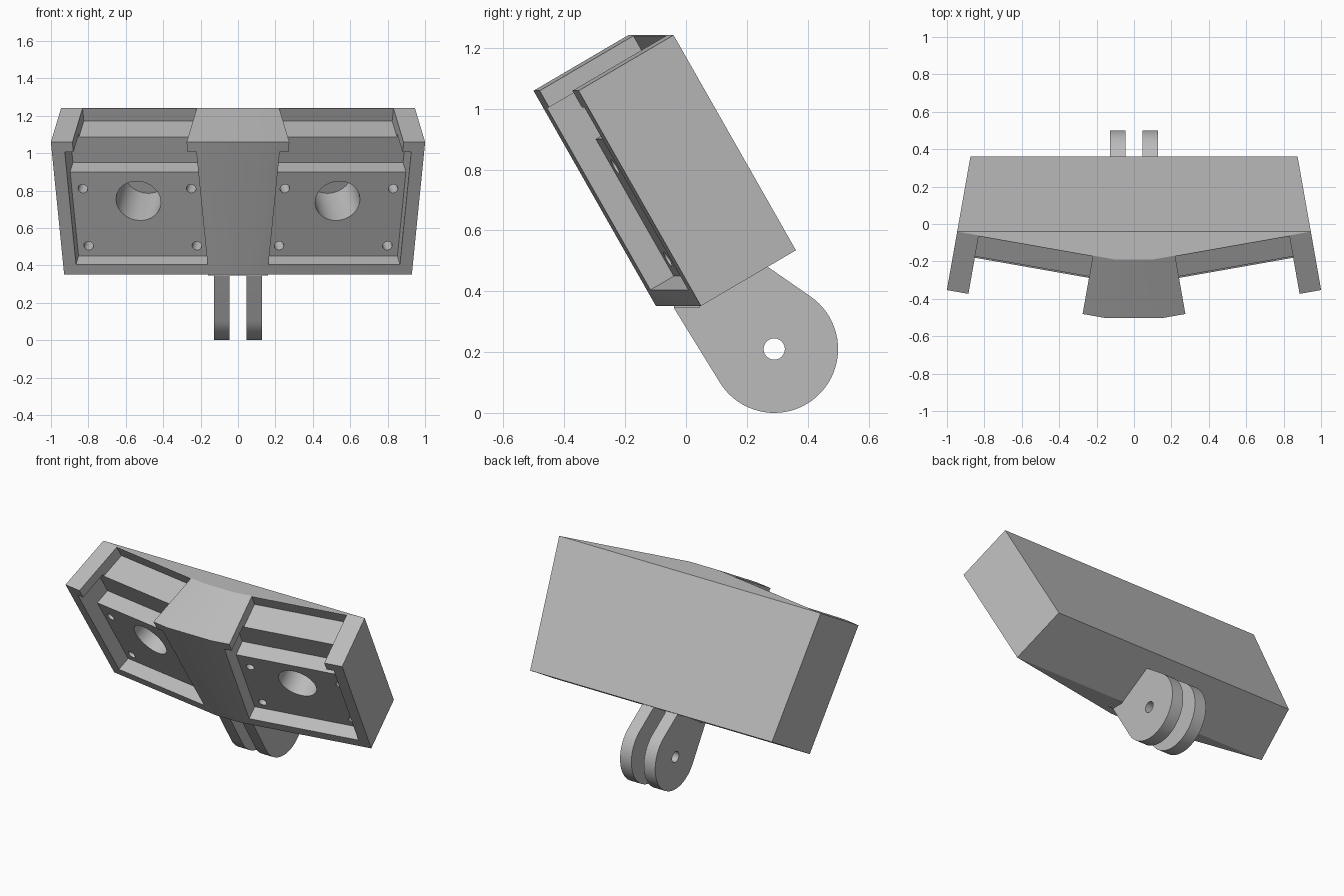
import bpy, bmesh, math
from mathutils import Vector

if "Cube" in bpy.data.objects:
    bpy.data.objects.remove(bpy.data.objects["Cube"])

TILT, TOE = math.radians(30), math.radians(10)
FRONT, BACK = 0.078, 0.444        # holder depth range
LOW, HIGH = 0.361, 1.178          # holder height range along the tilt
U0, U1 = 0.07, 0.924              # holder width range

grey = bpy.data.materials.new("plain grey")
grey.diffuse_color = (0.5, 0.5, 0.5, 1)
grey.use_nodes = True
grey.node_tree.nodes["Principled BSDF"].inputs["Base Color"].default_value = grey.diffuse_color


def place(u, d, h, side=1):
    """Holder coordinates (width, depth, height) to world."""
    v = d * math.cos(TILT) - h * math.sin(TILT)
    z = d * math.sin(TILT) + h * math.cos(TILT)
    return Vector((side * (u * math.cos(TOE) - v * math.sin(TOE)),
                   u * math.sin(TOE) + v * math.cos(TOE), z))


def finish(name, bm):
    bmesh.ops.recalc_face_normals(bm, faces=bm.faces)
    mesh = bpy.data.meshes.new(name)
    bm.to_mesh(mesh)
    bm.free()
    ob = bpy.data.objects.new(name, mesh)
    bpy.context.collection.objects.link(ob)
    mesh.materials.append(grey)
    return ob


def prism(name, ring_a, ring_b):
    """Solid between two matching rings of points."""
    bm = bmesh.new()
    a = [bm.verts.new(p) for p in ring_a]
    b = [bm.verts.new(p) for p in ring_b]
    bm.faces.new(a)
    bm.faces.new(b[::-1])
    for i in range(len(a)):
        j = (i + 1) % len(a)
        bm.faces.new((a[i], b[i], b[j], a[j]))
    return finish(name, bm)


def slot(name, profile, u0, u1, side):
    return prism(name, [place(u0, d, h, side) for d, h in profile],
                 [place(u1, d, h, side) for d, h in profile])


def bore(name, u, h, r, d0, d1, side, n):
    ring = [(u + r * math.cos(2 * math.pi * i / n),
             h + r * math.sin(2 * math.pi * i / n)) for i in range(n)]
    return prism(name, [place(p, d0, q, side) for p, q in ring],
                 [place(p, d1, q, side) for p, q in ring])


def cut(ob, cutter):
    mod = ob.modifiers.new("cut", 'BOOLEAN')
    mod.operation = 'DIFFERENCE'
    mod.solver = 'EXACT'
    mod.object = cutter
    bpy.context.view_layer.objects.active = ob
    bpy.ops.object.modifier_apply(modifier=mod.name)
    bpy.data.objects.remove(cutter)


def smooth(ob):
    bpy.ops.object.select_all(action='DESELECT')
    ob.select_set(True)
    bpy.context.view_layer.objects.active = ob
    bpy.ops.object.shade_smooth_by_angle(angle=math.radians(30))


# Body: one solid wrapped around two tilted, toed-in holders
bm = bmesh.new()
for side in (1, -1):
    for u in (U0, U1):
        for d in (FRONT, BACK):
            for h in (LOW, HIGH):
                bm.verts.new(place(u, d, h, side))
res = bmesh.ops.convex_hull(bm, input=bm.verts)
junk = {g for g in res["geom_interior"] + res["geom_unused"]
        if isinstance(g, bmesh.types.BMVert)}
bmesh.ops.delete(bm, geom=list(junk), context='VERTS')
bmesh.ops.dissolve_limit(bm, angle_limit=0.005, verts=bm.verts, edges=bm.edges)
body = finish("body", bm)

FLOOR = FRONT + 0.09
for side in (1, -1):
    # Stepped pocket
    steps = [(-0.1, 0.422), (FLOOR, 0.422), (FLOOR, 0.942),
             (FRONT + 0.19, 0.942), (FRONT + 0.19, 1.115), (-0.1, 1.115)]
    cut(body, slot("pocket_cutter", steps, 0.14, 0.854, side))
    # Deep slot open at the top
    deep = [(-0.1, 1.10), (FRONT + 0.361, 1.10), (FRONT + 0.361, 1.35), (-0.1, 1.35)]
    cut(body, slot("top_cutter", deep, 0.187, 0.807, side))
    # Centre bore and four screw holes
    cut(body, bore("bore_cutter", 0.499, 0.763, 0.121, FLOOR - 0.03, FLOOR + 0.29, side, 48))
    for u in (0.206, 0.794):
        for h in (0.486, 0.838):
            cut(body, bore("screw_cutter", u, h, 0.026, FLOOR - 0.03, FLOOR + 0.15, side, 20))
smooth(body)

# Mounting prongs: rounded lugs with a pivot hole
CY, CZ, R = 0.29, 0.21, 0.21
a0, a1 = math.radians(-150), math.radians(55.5)
outline = [(CY + R * math.cos(a0 + (a1 - a0) * i / 40),
            CZ + R * math.sin(a0 + (a1 - a0) * i / 40)) for i in range(41)]
outline += [(0.24, 0.50), (0.0, 0.40), (-0.035, 0.36), (-0.04, 0.345)]
hole = [(CY + 0.035 * math.cos(2 * math.pi * i / 24),
         CZ + 0.035 * math.sin(2 * math.pi * i / 24)) for i in range(24)]
for name, x0, x1 in (("right_prong", 0.045, 0.127), ("left_prong", -0.127, -0.045)):
    prong = prism(name, [(x0, y, z) for y, z in outline],
                  [(x1, y, z) for y, z in outline])
    cut(prong, prism("pivot_cutter", [(x0 - 0.05, y, z) for y, z in hole],
                     [(x1 + 0.05, y, z) for y, z in hole]))
    smooth(prong)

# Thin pad where the prongs meet the body
pad = [(-0.16, -0.04), (0.16, -0.04), (0.16, 0.045), (-0.16, 0.045)]
prism("prong_pad", [(x, y, 0.345) for x, y in pad], [(x, y, 0.358) for x, y in pad])
